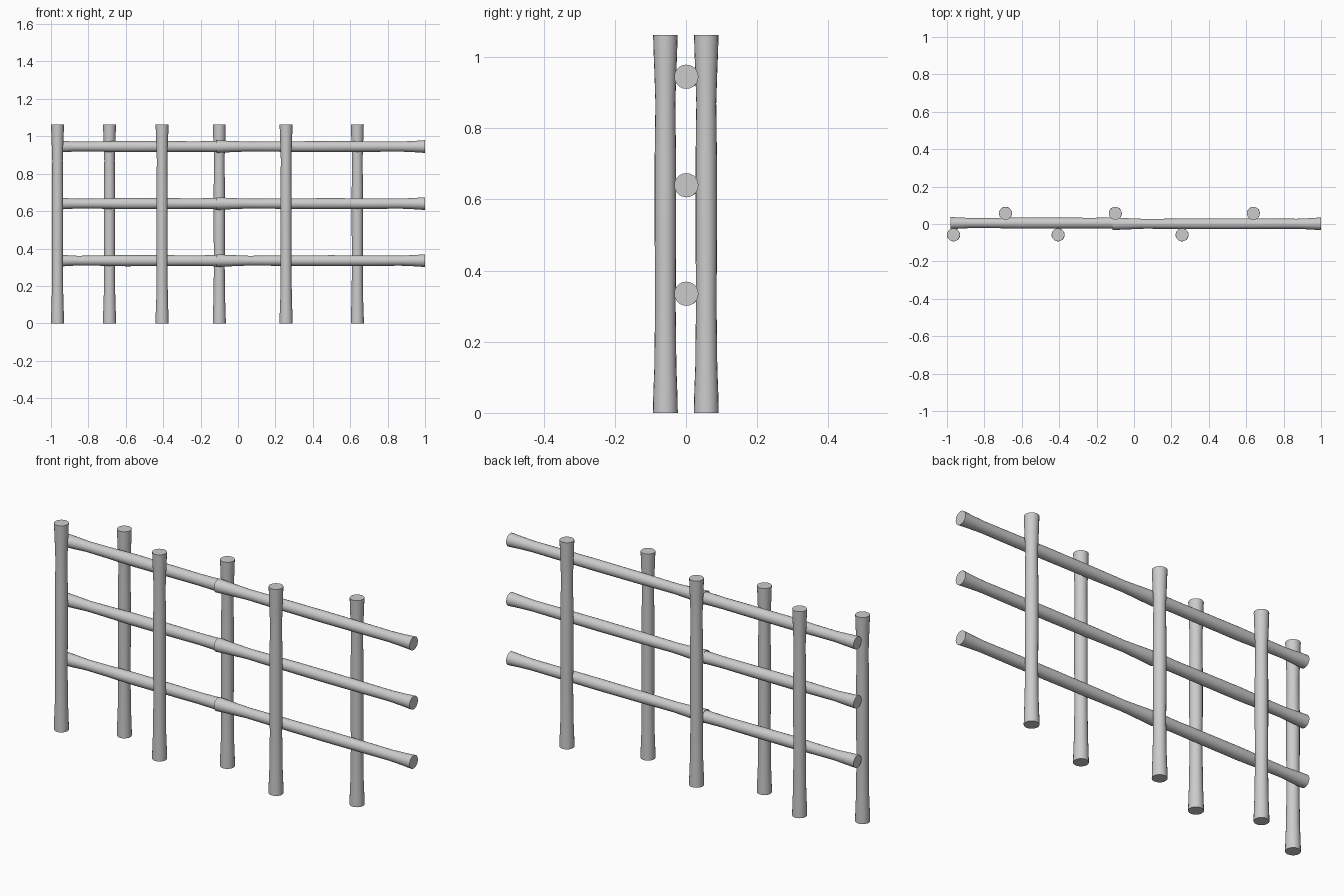
import bpy, bmesh, math
from mathutils import Matrix

if "Cube" in bpy.data.objects:
    bpy.data.objects.remove(bpy.data.objects["Cube"])

SIDES = 20

def pole(name, profile, location, along_x=False):
    """Capped round pole from (distance, radius) pairs, along z or x."""
    bm = bmesh.new()
    rings = []
    for d, r in profile:
        rings.append([bm.verts.new((r * math.cos(2 * math.pi * i / SIDES),
                                    r * math.sin(2 * math.pi * i / SIDES), d))
                      for i in range(SIDES)])
    for a, b in zip(rings, rings[1:]):
        for i in range(SIDES):
            j = (i + 1) % SIDES
            bm.faces.new((a[i], a[j], b[j], b[i]))
    bm.faces.new(rings[0][::-1])
    bm.faces.new(rings[-1])
    if along_x:
        bmesh.ops.transform(bm, matrix=Matrix.Rotation(math.pi / 2, 4, 'Y'), verts=bm.verts)
    mesh = bpy.data.meshes.new(name)
    bm.to_mesh(mesh)
    bm.free()
    obj = bpy.data.objects.new(name, mesh)
    obj.location = location
    bpy.context.collection.objects.link(obj)
    bpy.ops.object.select_all(action='DESELECT')
    obj.select_set(True)
    bpy.context.view_layer.objects.active = obj
    bpy.ops.object.shade_smooth_by_angle(angle=math.radians(40))
    return obj

# Upright posts, alternating in front of and behind the rails
post_profile = [(0, .035), (.05, .034), (.13, .031), (.3, .029), (.5, .030),
                (.72, .030), (.87, .028), (.96, .031), (1.01, .033), (1.063, .0345)]
for i, x in enumerate((-.965, -.687, -.406, -.1, .257, .638)):
    front = i % 2 == 0
    pole("front_post" if front else "back_post", post_profile,
         (x, -.058 if front else .057, 0))

# Horizontal rails, each made of two poles joined near the middle
left_profile = [(-.98, .032), (-.93, .030), (-.86, .026), (-.75, .027), (-.6, .030),
                (-.35, .029), (-.22, .028), (-.13, .030), (-.09, .031)]
right_profile = [(-.115, .034), (-.06, .031), (.06, .026), (.25, .028), (.5, .029),
                 (.72, .028), (.87, .027), (.94, .030), (1.0, .034)]
for z in (.335, .64, .945):
    pole("left_rail", left_profile, (0, .005, z), True)
    pole("right_rail", right_profile, (0, .001, z), True)
